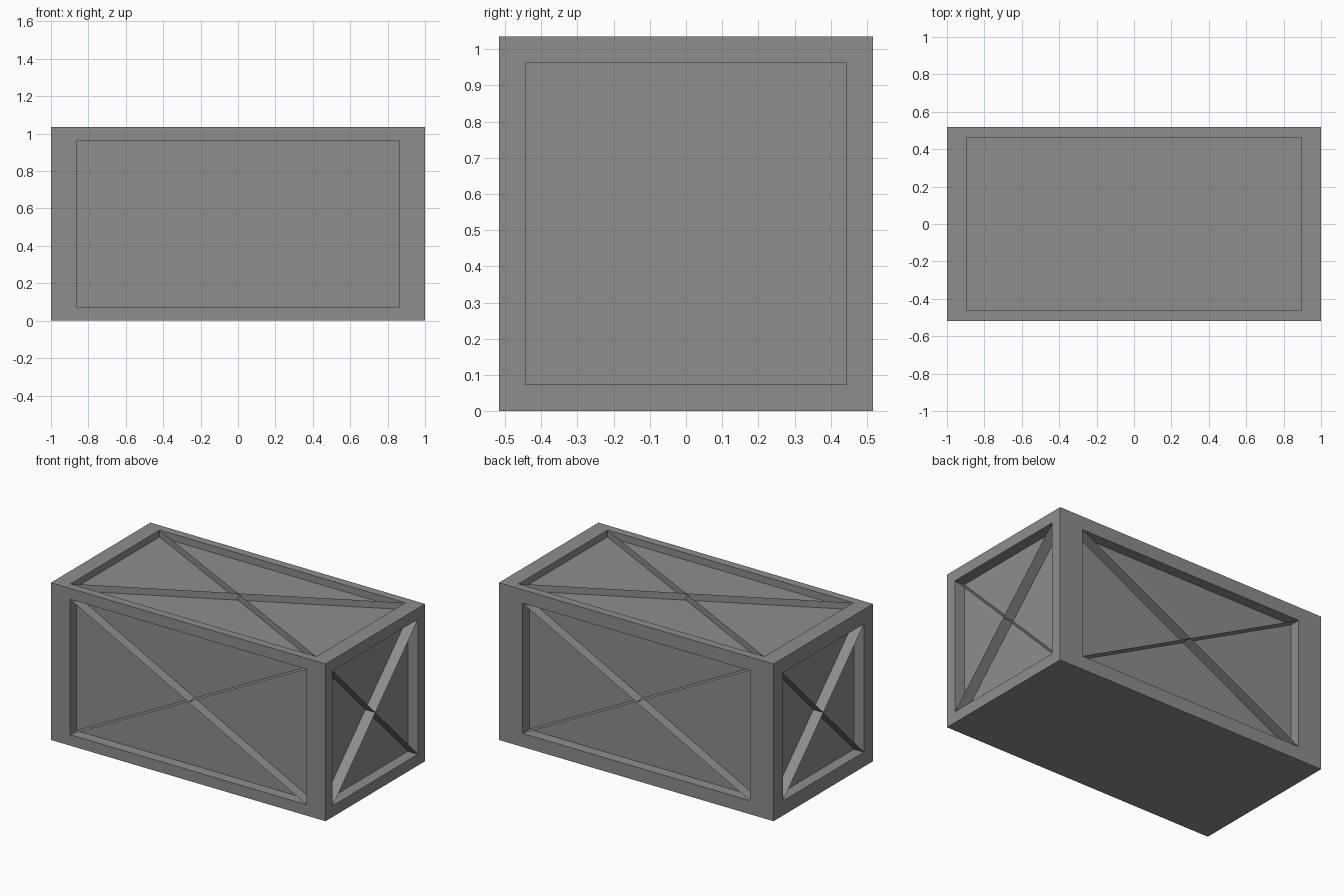
import bpy
import bmesh
from mathutils import Vector, Matrix

if "Cube" in bpy.data.objects:
    bpy.data.objects.remove(bpy.data.objects["Cube"])

LENGTH, SIDE = 2.0, 1.035

# Plain box standing on the ground
bm = bmesh.new()
bmesh.ops.create_cube(bm, size=1.0, matrix=Matrix.Translation((0, 0, SIDE / 2))
                      @ Matrix.Diagonal((LENGTH, SIDE, SIDE, 1)))
bm.normal_update()


def recess_panel(face, scale, depth):
    """Inset a proportional frame, then sink four triangular pockets
    that leave paper-thin diagonal cross walls between them."""
    normal = face.normal.copy()
    centre = face.calc_center_median()
    corners = [v.co.copy() for v in face.verts]
    bmesh.ops.inset_individual(bm, faces=[face], thickness=0.05)
    for v in face.verts:
        nearest = min(corners, key=lambda c: (c - v.co).length)
        v.co = centre + (nearest - centre) * scale
    tris = bmesh.ops.poke(bm, faces=[face])["faces"]
    sunk = bmesh.ops.extrude_discrete_faces(bm, faces=tris)["faces"]
    for f in sunk:
        for v in f.verts:
            v.co -= normal * depth


# Side direction: (opening scale, recess depth); the bottom stays flat
panels = {
    (0, -1, 0): (0.862, 0.07),
    (0, 1, 0): (0.828, 0.07),
    (1, 0, 0): (0.858, 0.073),
    (-1, 0, 0): (0.815, 0.073),
    (0, 0, 1): (0.895, 0.045),
}
sides = [(f, *spec) for f in bm.faces for d, spec in panels.items()
         if f.normal.dot(Vector(d)) > 0.9]
for face, scale, depth in sides:
    recess_panel(face, scale, depth)

# Finished crate
mesh = bpy.data.meshes.new("crate")
bm.to_mesh(mesh)
bm.free()
crate = bpy.data.objects.new("crate", mesh)
bpy.context.collection.objects.link(crate)

# Dark grey finish
grey = bpy.data.materials.new("dark_grey")
grey.diffuse_color = (0.27, 0.27, 0.27, 1)
grey.use_nodes = True
grey.node_tree.nodes["Principled BSDF"].inputs["Base Color"].default_value = grey.diffuse_color
mesh.materials.append(grey)
